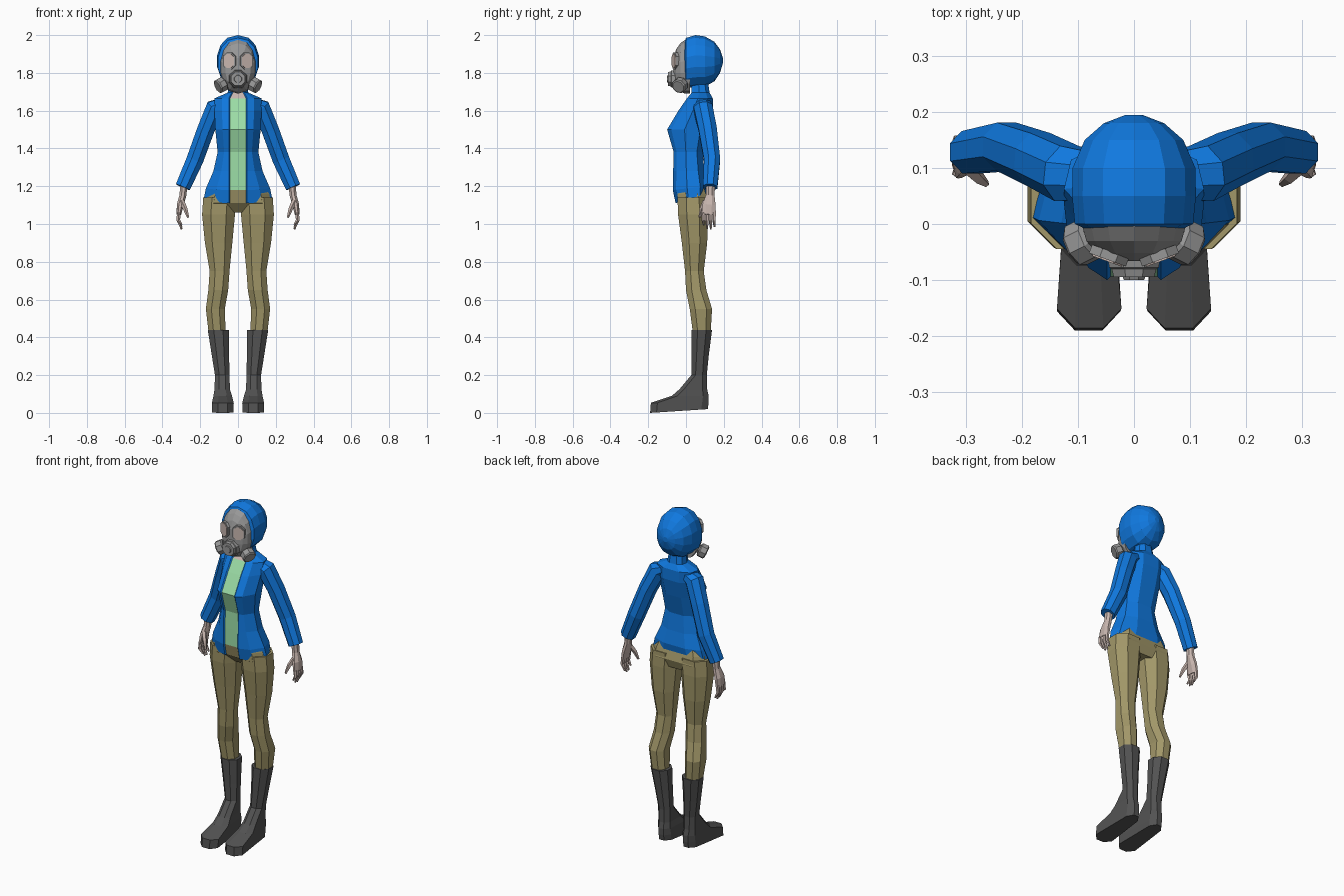
import bpy
import bmesh
import math
from mathutils import Vector, Matrix

if "Cube" in bpy.data.objects:
    bpy.data.objects.remove(bpy.data.objects["Cube"])


def material(name, r, g, b):
    m = bpy.data.materials.new(name)
    m.use_nodes = True
    m.diffuse_color = (r, g, b, 1)
    bsdf = next(n for n in m.node_tree.nodes if n.type == "BSDF_PRINCIPLED")
    bsdf.inputs["Base Color"].default_value = (r, g, b, 1)
    bsdf.inputs["Roughness"].default_value = 0.8
    return m


BLUE = material("jacket blue", 0.005, 0.19, 0.74)
GREEN = material("shirt green", 0.33, 0.72, 0.38)
KHAKI = material("trouser khaki", 0.36, 0.31, 0.14)
BOOT = material("boot dark grey", 0.085, 0.085, 0.085)
GREY = material("mask grey", 0.31, 0.31, 0.31)
SKIN = material("skin", 0.58, 0.47, 0.43)


def loft(name, rings, mats, rule=None, caps=(True, True), mirror=False):
    """Skin a list of equal-length rings into one object."""
    bm = bmesh.new()
    vs = [[bm.verts.new(p) for p in ring] for ring in rings]
    n = len(vs[0])
    for a, b in zip(vs, vs[1:]):
        for j in range(n):
            k = (j + 1) % n
            f = bm.faces.new((a[j], a[k], b[k], b[j]))
            if rule:
                f.material_index = rule(j, f.calc_center_median())
    if caps[0]:
        bm.faces.new(vs[0][::-1])
    if caps[1]:
        bm.faces.new(vs[-1])
    bmesh.ops.recalc_face_normals(bm, faces=bm.faces)
    mesh = bpy.data.meshes.new(name)
    bm.to_mesh(mesh)
    bm.free()
    for m in mats:
        mesh.materials.append(m)
    obj = bpy.data.objects.new(name, mesh)
    bpy.context.collection.objects.link(obj)
    if mirror:
        mod = obj.modifiers.new("Mirror", "MIRROR")
        mod.use_mirror_merge = False
    return obj


def box8(z, x0, x1, y0, y1, taper=0.0, tilt=0.0):
    """Horizontal chamfered rectangle; taper narrows the back, tilt lifts it."""
    c = 0.29 * min(x1 - x0, y1 - y0)
    pts = [(x0 + c, y0), (x1 - c, y0), (x1, y0 + c), (x1, y1 - c),
           (x1 - c, y1), (x0 + c, y1), (x0, y1 - c), (x0, y0 + c)]
    mid = (x0 + x1) / 2
    out = []
    for x, y in pts:
        t = (y - y0) / (y1 - y0)
        out.append(Vector((mid + (x - mid) * (1 - taper * t), y, z + tilt * t)))
    return out


def tube(name, path, radii, mat, n=8, mirror=True):
    """Tapered limb along a path; each radius is (across y, across the other way)."""
    path = [Vector(p) for p in path]
    rings = []
    for i, p in enumerate(path):
        t = (path[min(i + 1, len(path) - 1)] - path[max(i - 1, 0)]).normalized()
        ref = Vector((0, 1, 0)) if abs(t.y) < 0.9 else Vector((1, 0, 0))
        u = (ref - t * ref.dot(t)).normalized()
        v = t.cross(u)
        ra, rb = radii[i]
        angles = [2 * math.pi * (k + 0.5) / n for k in range(n)]
        s = 1 / math.cos(math.pi / n)
        rings.append([p + u * ra * s * math.cos(a) + v * rb * s * math.sin(a) for a in angles])
    return loft(name, rings, [mat], mirror=mirror)


def oval(y, rx, z0, z1, n=14):
    """Upright, slightly squared oval in the plane y."""
    ring = []
    for k in range(n):
        a = 2 * math.pi * k / n + math.pi / 2
        c = math.cos(a)
        x = math.copysign(abs(c) ** 0.85, c) * rx
        ring.append(Vector((x, y, (z0 + z1) / 2 + math.sin(a) * (z1 - z0) / 2)))
    return ring


# Jacket with shirt strip and neck
def torso_ring(z, w, yf, yb, lift=0.0):
    a, d = min(0.042, w * 0.5), yb - yf
    half = [(a, yf + 0.006), (a + 0.006, yf), (w * 0.68, yf + 0.1 * d), (w, yf + 0.42 * d),
            (w * 0.9, yf + 0.8 * d), (w * 0.42, yb)]
    pts = half + [(-x, y) for x, y in reversed(half)]
    return [Vector((x, y, z + lift * (y - yf) / d)) for x, y in pts]


def jacket_rule(j, c):
    if j != 11:
        return 0
    return 3 if c.z > 1.665 else 1 if c.z > 1.17 else 2


torso = [(1.11, 0.182, -0.055, 0.105, 0.05), (1.18, 0.17, -0.07, 0.112, 0.02),
         (1.28, 0.13, -0.068, 0.098), (1.38, 0.108, -0.065, 0.088),
         (1.5, 0.12, -0.1, 0.12), (1.6, 0.125, -0.04, 0.142),
         (1.665, 0.125, 0.005, 0.142), (1.695, 0.055, 0.03, 0.125), (1.76, 0.045, 0.03, 0.115)]
loft("jacket", [torso_ring(*t) for t in torso], [BLUE, GREEN, KHAKI, SKIN],
     jacket_rule, caps=(False, True))

# Sleeves
tube("sleeve", [(0.06, 0.085, 1.645), (0.12, 0.09, 1.615), (0.17, 0.115, 1.5),
                (0.228, 0.138, 1.34), (0.292, 0.128, 1.195)],
     [(0.04, 0.03), (0.05, 0.05), (0.048, 0.046), (0.043, 0.045), (0.038, 0.04)], BLUE)

# Hands
tube("palm", [(0.285, 0.13, 1.22), (0.292, 0.128, 1.15), (0.306, 0.122, 1.1), (0.313, 0.12, 1.05)],
     [(0.024, 0.02), (0.023, 0.018), (0.035, 0.018), (0.038, 0.012)], SKIN)
for i, tip in enumerate((0.995, 0.975, 0.972, 0.985)):
    y = 0.092 + 0.019 * i
    tube("finger_%d" % (i + 1), [(0.313, y, 1.06), (0.316, y, 1.02), (0.298, y + 0.002, tip)],
         [(0.009, 0.009), (0.008, 0.008), (0.004, 0.004)], SKIN, n=5)
tube("thumb", [(0.298, 0.105, 1.12), (0.279, 0.084, 1.08), (0.264, 0.072, 1.035)],
     [(0.014, 0.012), (0.01, 0.01), (0.005, 0.005)], SKIN, n=5)

# Trousers
hips = [(1.06, -0.09, 0.09, 0.0, 0.1), (1.11, -0.175, 0.175, -0.045, 0.118),
        (1.16, -0.165, 0.165, -0.045, 0.105), (1.26, -0.12, 0.12, -0.045, 0.075)]
loft("trouser_hips", [box8(*h) for h in hips], [KHAKI])
leg = [(0.42, 0.065, 0.155, 0.037, 0.13), (0.55, 0.07, 0.17, 0.02, 0.138),
       (0.65, 0.052, 0.157, 0.0, 0.108), (0.75, 0.045, 0.15, -0.005, 0.094),
       (0.9, 0.03, 0.175, -0.022, 0.112), (1.05, 0.016, 0.19, -0.042, 0.118),
       (1.14, 0.01, 0.184, -0.045, 0.116)]
loft("trouser_leg", [box8(*r) for r in leg], [KHAKI], mirror=True)

# Boots
boot = [(0.0, 0.022, 0.14, -0.19, 0.115, 0.35, 0.02), (0.053, 0.02, 0.14, -0.186, 0.12, 0.35, 0.0),
        (0.09, 0.03, 0.132, -0.075, 0.12, 0.25), (0.125, 0.042, 0.125, -0.035, 0.112, 0.1),
        (0.2, 0.045, 0.122, 0.028, 0.11), (0.3, 0.047, 0.138, 0.03, 0.12),
        (0.44, 0.048, 0.16, 0.03, 0.138)]
loft("boot", [box8(*r) for r in boot], [BOOT], mirror=True)

# Hood
hood = [(-0.008, 0.09, 1.72, 1.965), (0.0, 0.108, 1.72, 1.985), (0.05, 0.113, 1.725, 2.0),
        (0.1, 0.112, 1.728, 1.993), (0.15, 0.09, 1.755, 1.965),
        (0.18, 0.055, 1.8, 1.925), (0.195, 0.015, 1.85, 1.88)]
loft("hood", [oval(*h) for h in hood], [BLUE])

# Mask face
face = [(0.02, 0.094, 1.69, 1.975), (-0.005, 0.094, 1.69, 1.975), (-0.03, 0.087, 1.7, 1.957),
        (-0.052, 0.068, 1.72, 1.925), (-0.066, 0.03, 1.745, 1.88)]
loft("mask_face", [oval(*f) for f in face], [GREY])

# Mask eyepieces: grey rim with a thin lens plate on it
seat = Matrix.Translation((0.046, -0.06, 1.863)) @ Matrix.Rotation(math.radians(20), 4, "Z")


def eyepiece(name, w, h, back, front, mat):
    outline = box8(0, -w, w, -h, h)
    rings = [[seat @ Vector((p.x, y, p.y)) for p in outline] for y in (back, front)]
    loft(name, rings, [mat], mirror=True)


eyepiece("eye_rim", 0.035, 0.044, 0.012, -0.004, GREY)
eyepiece("eye_lens", 0.028, 0.037, -0.002, -0.007, SKIN)

# Mask snout and filters
tube("snout", [(0, -0.045, 1.768), (0, -0.078, 1.768), (0, -0.08, 1.768), (0, -0.095, 1.768)],
     [(0.05, 0.05), (0.044, 0.044), (0.04, 0.04), (0.036, 0.036)], GREY, mirror=False)
tube("snout_valve", [(0, -0.09, 1.768), (0, -0.1, 1.768)],
     [(0.022, 0.022), (0.018, 0.018)], GREY, mirror=False)
axis = Vector((0.8, -0.4, -0.42)).normalized()
middle = Vector((0.09, -0.032, 1.735))
tube("filter_arm", [middle - axis * 0.06, middle], [(0.022, 0.022)] * 2, GREY)
tube("filter_can", [middle + axis * s for s in (-0.022, -0.016, 0.016, 0.022)],
     [(0.03, 0.03), (0.037, 0.037), (0.037, 0.037), (0.031, 0.031)], GREY)
